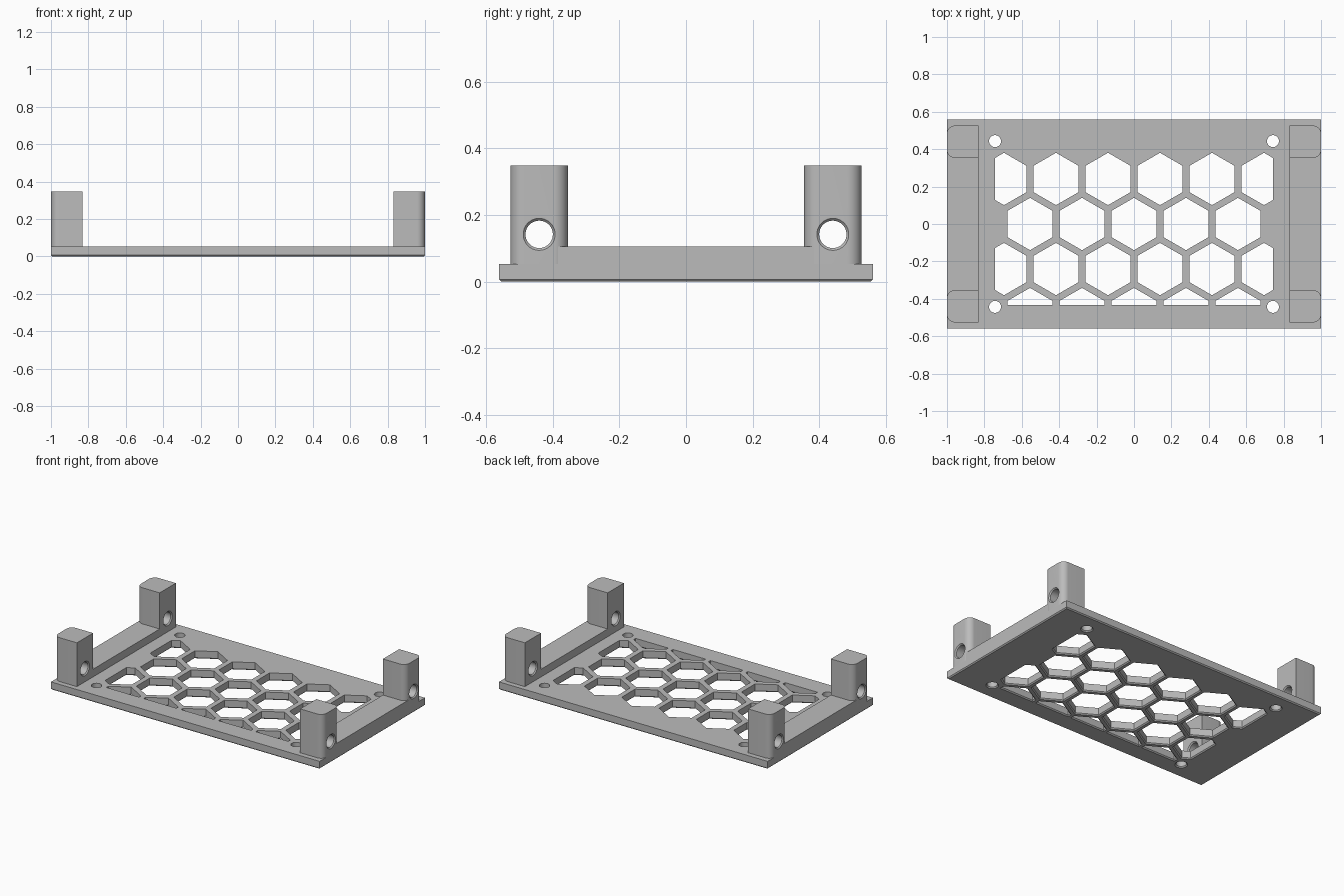
import bpy, bmesh, math

if "Cube" in bpy.data.objects:
    bpy.data.objects.remove(bpy.data.objects["Cube"])

GREY = bpy.data.materials.new("plain grey")
GREY.use_nodes = True
GREY.diffuse_color = (0.5, 0.5, 0.5, 1)
GREY.node_tree.nodes["Principled BSDF"].inputs["Base Color"].default_value = (0.5, 0.5, 0.5, 1)

HALF_X, HALF_Y = 1.0, 0.56
PLATE_TOP, RAIL_TOP, POST_TOP = 0.053, 0.105, 0.348
INNER_X = 0.831            # inner face of rails and posts
POST_Y, POST_HALF = 0.44, 0.086
CHAMFER = 0.007


def loft(bm, rings):
    """Closed solid through rings of equal point count."""
    loops = [[bm.verts.new(p) for p in ring] for ring in rings]
    n = len(loops[0])
    faces = [bm.faces.new(loops[0]), bm.faces.new(loops[-1])]
    for a, b in zip(loops, loops[1:]):
        for i in range(n):
            j = (i + 1) % n
            faces.append(bm.faces.new((a[i], a[j], b[j], b[i])))
    bmesh.ops.recalc_face_normals(bm, faces=faces)


def finish(bm, name):
    mesh = bpy.data.meshes.new(name)
    bm.to_mesh(mesh)
    bm.free()
    mesh.materials.append(GREY)
    obj = bpy.data.objects.new(name, mesh)
    bpy.context.collection.objects.link(obj)
    return obj


def cut(obj, cutter):
    """Subtract the cutter, bake the result and drop the cutter."""
    mod = obj.modifiers.new("cut", 'BOOLEAN')
    mod.operation, mod.solver, mod.object = 'DIFFERENCE', 'EXACT', cutter
    cutter.hide_render = True
    graph = bpy.context.evaluated_depsgraph_get()
    mesh = bpy.data.meshes.new_from_object(obj.evaluated_get(graph))
    obj.modifiers.clear()
    obj.data = mesh
    bpy.data.objects.remove(cutter)


def smooth(obj):
    obj.data.shade_smooth()
    obj.data.set_sharp_from_angle(angle=math.radians(30))


def at_z(points, z):
    return [(x, y, z) for x, y in points]


def rect(x0, x1, y0, y1):
    return [(x0, y0), (x1, y0), (x1, y1), (x0, y1)]


def circle(cx, cy, r, n, turn=0.0):
    return [(cx + r * math.cos(turn + math.tau * i / n),
             cy + r * math.sin(turn + math.tau * i / n)) for i in range(n)]


def clip(points, axis, sign, limit):
    """Keep the part of a convex outline where sign * coordinate <= limit."""
    out = []
    for i, p in enumerate(points):
        q = points[(i + 1) % len(points)]
        a, b = limit - sign * p[axis], limit - sign * q[axis]
        if a >= 0:
            out.append(p)
        if a * b < 0:
            t = a / (a - b)
            out.append((p[0] + t * (q[0] - p[0]), p[1] + t * (q[1] - p[1])))
    return out


def hex_opening(cx, cy, grow):
    pts = circle(cx, cy, 0.14 + grow / math.cos(math.pi / 6), 6, math.pi / 6)
    for axis, limit in ((0, 0.742), (1, 0.432)):
        for sign in (-1, 1):
            pts = clip(pts, axis, sign, limit + grow)
    return pts


def flared(bm, outline):
    """Through cutter that widens at the underside."""
    loft(bm, [at_z(outline(2 * CHAMFER), -CHAMFER),
              at_z(outline(0), CHAMFER),
              at_z(outline(0), PLATE_TOP + 0.05)])


# Base plate with a chamfered underside
bm = bmesh.new()
inset = rect(CHAMFER - HALF_X, HALF_X - CHAMFER, CHAMFER - HALF_Y, HALF_Y - CHAMFER)
full = rect(-HALF_X, HALF_X, -HALF_Y, HALF_Y)
loft(bm, [at_z(inset, 0), at_z(full, CHAMFER), at_z(full, PLATE_TOP)])
plate = finish(bm, "vented_plate")

# Honeycomb openings and corner screw holes
PITCH = 0.278
bm = bmesh.new()
for row in (1, 0, -1, -2):
    cy = row * PITCH * math.sqrt(3) / 2
    count = 6 if row % 2 else 5
    for i in range(count):
        cx = (i - (count - 1) / 2) * PITCH
        flared(bm, lambda g: hex_opening(cx, cy, g))
for sx in (-1, 1):
    for sy in (-1, 1):
        flared(bm, lambda g: circle(sx * 0.743, sy * 0.443, 0.032 + g, 32))
cut(plate, finish(bm, "opening_cutter"))
smooth(plate)

# Side rails and corner posts
for sx, side in ((1, "left"), (-1, "right")):
    bm = bmesh.new()
    reach = POST_Y - POST_HALF + 0.03
    strip = rect(sx * INNER_X, sx * HALF_X, -reach, reach)
    loft(bm, [at_z(strip, PLATE_TOP), at_z(strip, RAIL_TOP)])
    finish(bm, side + "_rail")

    for sy, end in ((-1, "front"), (1, "back")):
        # Post outline: square inside, rounded on its two outer corners
        r = 0.042
        outline = [(sx * INNER_X, sy * POST_Y + POST_HALF),
                   (sx * INNER_X, sy * POST_Y - POST_HALF)]
        for k, start in ((-1, -math.pi / 2), (1, 0)):
            for i in range(11):
                a = start + math.pi / 2 * i / 10
                outline.append((sx * (HALF_X - r + r * math.cos(a)),
                                sy * POST_Y + k * (POST_HALF - r) + r * math.sin(a)))
        bm = bmesh.new()
        loft(bm, [at_z(outline, PLATE_TOP), at_z(outline, POST_TOP)])
        post = finish(bm, f"{end}_{side}_post")

        # Sideways bolt hole with countersunk mouths
        bm = bmesh.new()
        rings = []
        for x, rad in ((INNER_X - CHAMFER, 0.055), (INNER_X + CHAMFER, 0.041),
                       (HALF_X - CHAMFER, 0.041), (HALF_X + CHAMFER, 0.055)):
            rings.append([(sx * x, y, z) for y, z in circle(sy * POST_Y, 0.142, rad, 40)])
        loft(bm, rings)
        cut(post, finish(bm, "bolt_cutter"))
        smooth(post)
